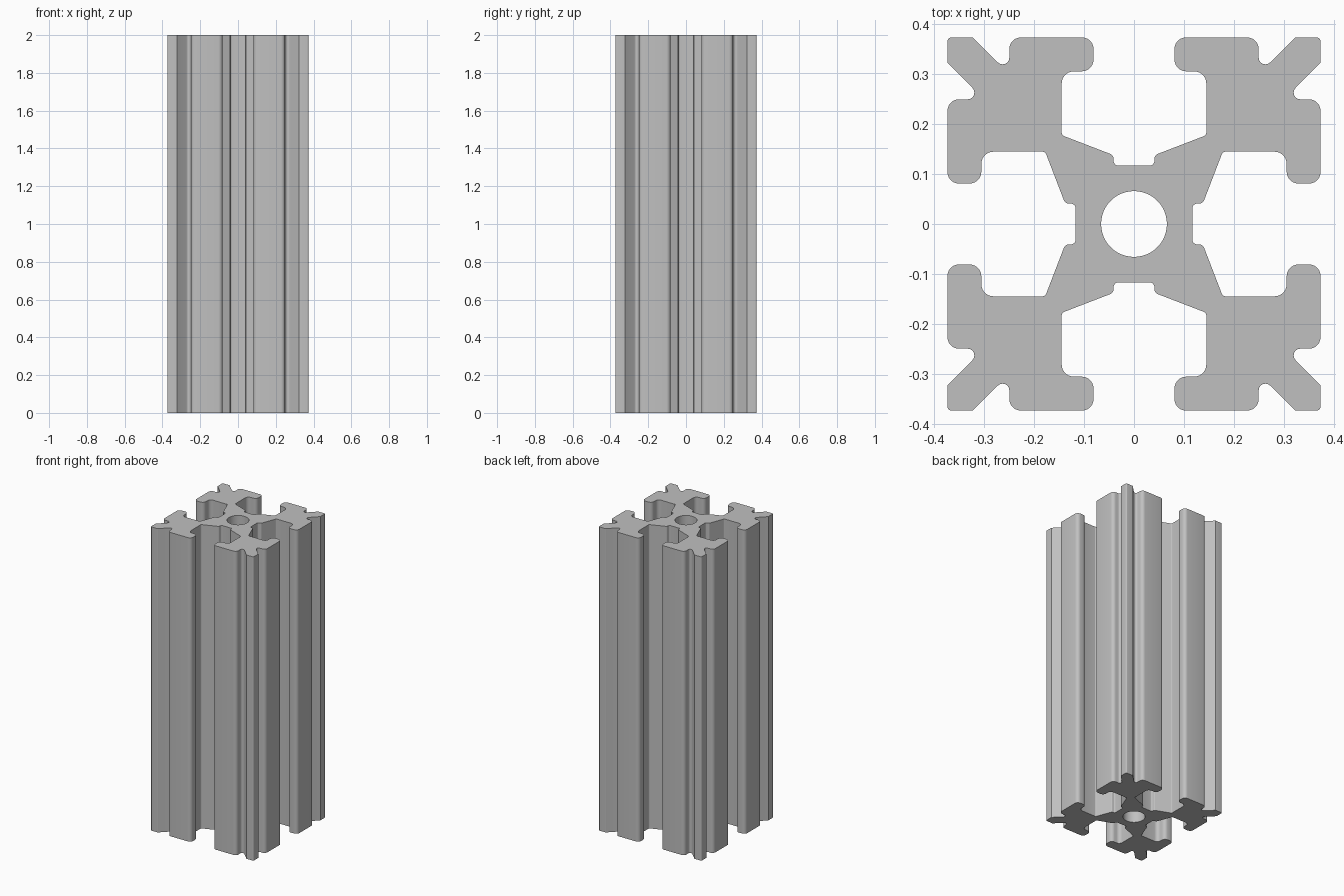
import bpy, bmesh, math
from mathutils import Vector, Matrix

if "Cube" in bpy.data.objects:
    bpy.data.objects.remove(bpy.data.objects["Cube"])

HEIGHT, HOLE_R = 2.0, 0.066

# One eighth of the section, slot floor to outer corner: x, y, fillet radius
EIGHTH = [(0.041, 0.117, 0.010), (0.041, 0.138, 0.010), (0.145, 0.178, 0.009),
          (0.145, 0.306, 0.024), (0.081, 0.306, 0.024), (0.081, 0.374, 0.023),
          (0.250, 0.374, 0.023), (0.250, 0.301, 0.0135), (0.323, 0.374, 0.002)]
CORNER = (0.374, 0.374, 0.008)


def fillet(prev, cur, nxt, r, steps=6):
    """Replace a sharp corner with an arc of radius r."""
    a, b = (prev - cur).normalized(), (nxt - cur).normalized()
    half = a.angle(b) / 2
    centre = cur + (a + b).normalized() * (r / math.sin(half))
    start = cur + a * (r / math.tan(half)) - centre
    sweep = math.pi - 2 * half
    if a.x * b.y - a.y * b.x > 0:
        sweep = -sweep
    return [centre + Matrix.Rotation(sweep * i / steps, 2) @ start
            for i in range(steps + 1)]


# Mirror the eighth over the diagonal, then turn the quarter four times
quarter = EIGHTH + [CORNER] + [(y, x, r) for x, y, r in reversed(EIGHTH)]
sharp = []
for k in range(4):
    turn = Matrix.Rotation(-k * math.pi / 2, 2)
    sharp += [(turn @ Vector((x, y)), r) for x, y, r in quarter]
n = len(sharp)
outline = []
for i, (p, r) in enumerate(sharp):
    outline += fillet(sharp[i - 1][0], p, sharp[(i + 1) % n][0], r)
hole = [Vector((HOLE_R * math.cos(t), HOLE_R * math.sin(t)))
        for t in (math.tau * i / 48 for i in range(48))]

# Fill the section with its centre bore and extrude it upward
bm = bmesh.new()
edges = []
for loop in (outline, hole):
    vs = [bm.verts.new((p.x, p.y, 0)) for p in loop]
    edges += [bm.edges.new((vs[i - 1], vs[i])) for i in range(len(vs))]
bmesh.ops.triangle_fill(bm, edges=edges, use_beauty=True, use_dissolve=False)
top = bmesh.ops.extrude_face_region(bm, geom=bm.faces[:], use_keep_orig=True)
bmesh.ops.translate(bm, vec=(0, 0, HEIGHT),
                    verts=[g for g in top["geom"] if isinstance(g, bmesh.types.BMVert)])
bmesh.ops.recalc_face_normals(bm, faces=bm.faces[:])

mesh = bpy.data.meshes.new("slotted_rail")
bm.to_mesh(mesh)
bm.free()
rail = bpy.data.objects.new("slotted_rail", mesh)
bpy.context.collection.objects.link(rail)

# Plain aluminium grey
grey = bpy.data.materials.new("aluminium_grey")
grey.diffuse_color = (0.53, 0.53, 0.53, 1)
grey.use_nodes = True
grey.node_tree.nodes["Principled BSDF"].inputs["Base Color"].default_value = grey.diffuse_color
mesh.materials.append(grey)

bpy.context.view_layer.objects.active = rail
rail.select_set(True)
bpy.ops.object.shade_smooth_by_angle(angle=math.radians(30))
